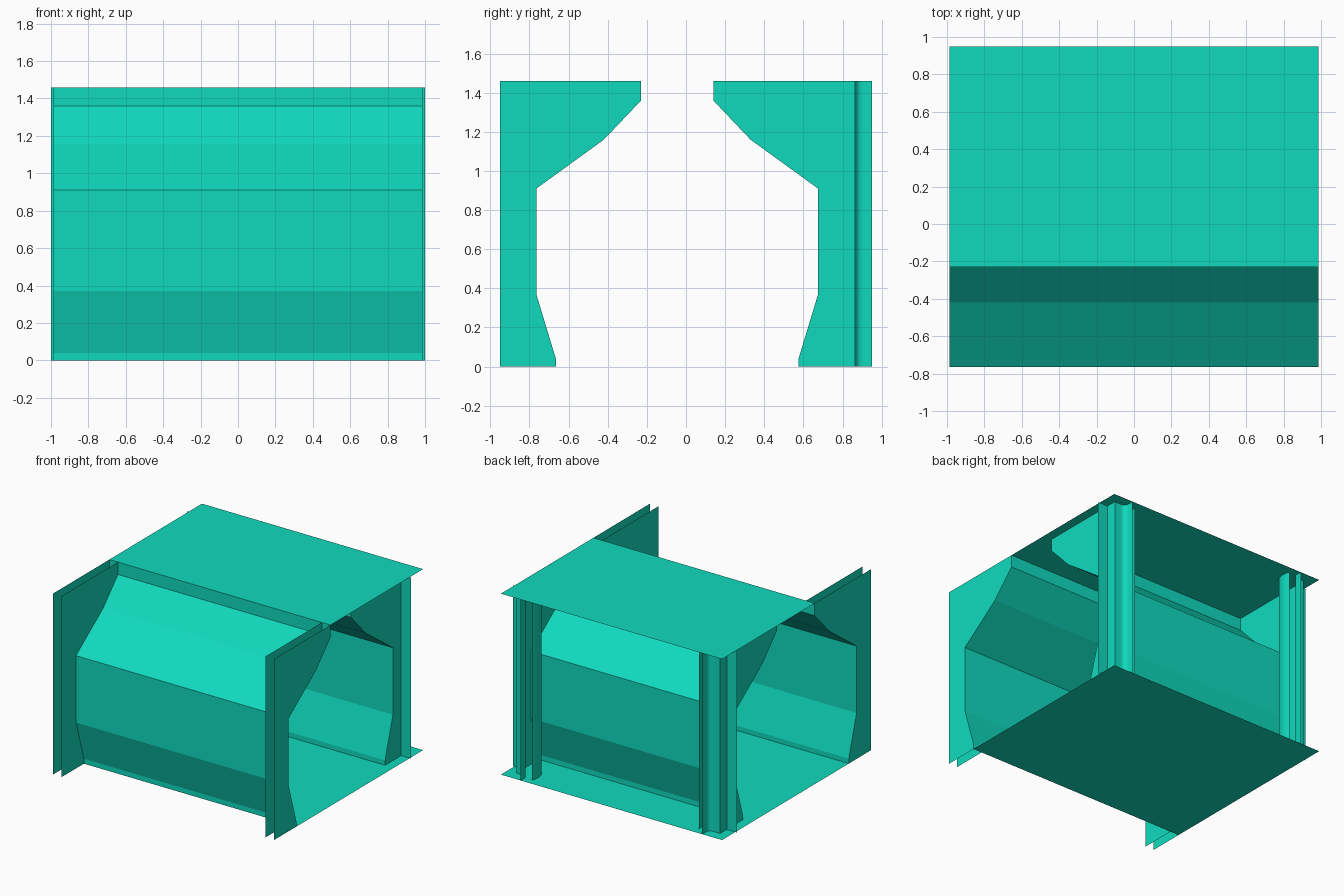
import bpy
import math

cube = bpy.data.objects.get("Cube")
if cube:
    bpy.data.objects.remove(cube, do_unlink=True)

# Single enamel colour
COLOUR = (0.005, 0.70, 0.51, 1.0)
mat = bpy.data.materials.new("turquoise_enamel")
mat.use_nodes = True
mat.diffuse_color = COLOUR
mat.node_tree.nodes["Principled BSDF"].inputs["Base Color"].default_value = COLOUR

WIDE, INNER, HEIGHT = 0.987, 0.91, 1.46
FRONT, BACK, POST_Y = -0.95, 0.95, 0.864


def add_mesh(name, verts, faces):
    mesh = bpy.data.meshes.new(name)
    mesh.from_pydata(verts, [], faces)
    mesh.materials.append(mat)
    mesh.update()
    obj = bpy.data.objects.new(name, mesh)
    bpy.context.scene.collection.objects.link(obj)
    return obj


def sheet(name, path, offset):
    """Sweep an open path along a straight offset into a folded thin sheet."""
    n = len(path)
    far = [tuple(a + b for a, b in zip(p, offset)) for p in path]
    return add_mesh(name, path + far,
                    [(i, i + 1, n + i + 1, n + i) for i in range(n - 1)])


def folded_panel(name, profile, half):
    return sheet(name, [(-half, y, z) for y, z in profile], (2 * half, 0, 0))


def end_plate(name, profile, x, outer_y):
    """Flat upright plate between a profile and a straight outer edge."""
    verts = [(x, y, z) for y, z in profile]
    verts += [(x, outer_y, z) for y, z in profile]
    n = len(profile)
    return add_mesh(name, verts,
                    [(i, i + 1, n + i + 1, n + i) for i in range(n - 1)])


def deck(name, y0, y1, z):
    return sheet(name, [(-WIDE, y0, z), (WIDE, y0, z)], (0, y1 - y0, 0))


# Side profiles as (y, z), from the top edge down
front_profile = [(-0.23, HEIGHT), (-0.23, 1.36), (-0.42, 1.16), (-0.765, 0.91),
                 (-0.765, 0.37), (-0.665, 0.04), (-0.665, 0)]
back_profile = [(0.14, HEIGHT), (0.14, 1.36), (0.33, 1.16), (0.675, 0.91),
                (0.675, 0.37), (0.575, 0.04), (0.575, 0)]

# Folded walls
folded_panel("front_wall", front_profile, WIDE)
folded_panel("back_wall", back_profile, INNER)

# Top and bottom sheets
deck("top_sheet", front_profile[0][0], BACK, HEIGHT)
deck("bottom_sheet", front_profile[-1][0], BACK, 0)

# Stepped corner post section, with a rounded inside fold
r = 0.04
fold = [(0.81 + r - r * math.sin(a), POST_Y + r - r * math.cos(a))
        for a in (math.radians(18 * i) for i in range(6))]
post = [(1.0, 0.78), (INNER, 0.78), (INNER, POST_Y)] + fold + [(0.81, BACK)]

# Slim curved strip beside each post
strip = [(0.745 - 0.012 * math.sin(math.pi * i / 6), 0.78 + 0.02 * i)
         for i in range(7)]

for side, s in (("left", 1), ("right", -1)):
    end_plate(f"front_outer_plate_{side}", front_profile, s * WIDE, FRONT)
    end_plate(f"front_inner_plate_{side}", front_profile, s * INNER, FRONT)
    end_plate(f"back_plate_{side}", back_profile, s * INNER, 0.78)
    for name, section in (("corner_post", post), ("post_strip", strip)):
        obj = sheet(f"{name}_{side}", [(s * x, y, 0) for x, y in section],
                    (0, 0, HEIGHT))
        bpy.ops.object.select_all(action="DESELECT")
        bpy.context.view_layer.objects.active = obj
        obj.select_set(True)
        bpy.ops.object.shade_smooth_by_angle(angle=math.radians(35))
